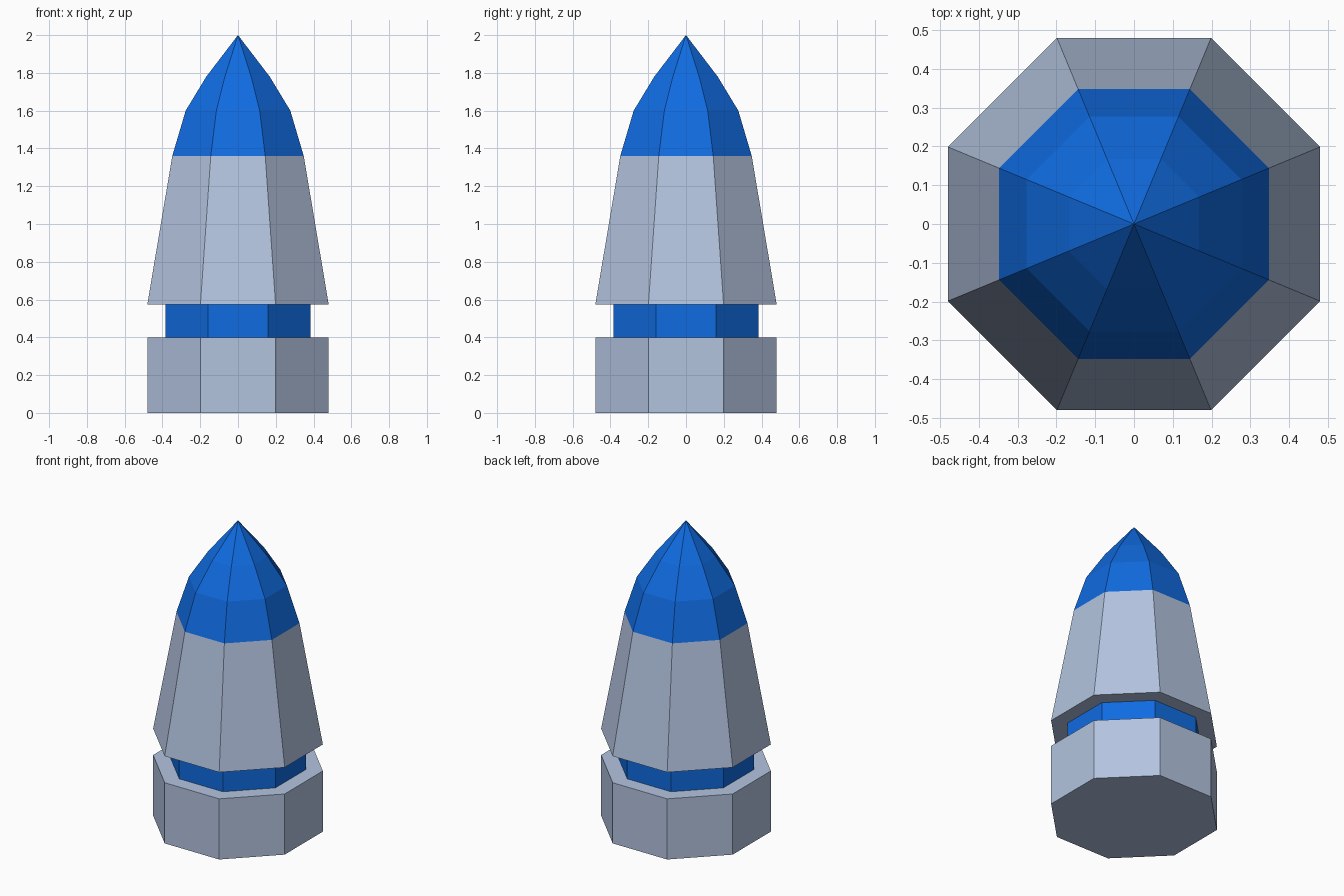
import bpy
import bmesh
from math import cos, sin, pi

SIDES = 8

cube = bpy.data.objects.get("Cube")
if cube:
    bpy.data.objects.remove(cube, do_unlink=True)


def make_material(name, colour):
    mat = bpy.data.materials.new(name)
    mat.use_nodes = True
    mat.diffuse_color = (*colour, 1)
    for node in mat.node_tree.nodes:
        if node.type == 'BSDF_PRINCIPLED':
            node.inputs["Base Color"].default_value = (*colour, 1)
    return mat


def octagon_part(name, profile, mat):
    """Closed octagonal solid from (apothem, height) pairs; apothem 0 is a point."""
    bm = bmesh.new()
    rings = []
    for apothem, z in profile:
        if apothem == 0:
            rings.append([bm.verts.new((0, 0, z))] * SIDES)
            continue
        radius = apothem / cos(pi / SIDES)
        angles = [(2 * i + 1) * pi / SIDES for i in range(SIDES)]
        rings.append([bm.verts.new((radius * cos(a), radius * sin(a), z)) for a in angles])
    # Side walls
    for low, high in zip(rings, rings[1:]):
        for i in range(SIDES):
            j = (i + 1) % SIDES
            corners = [low[i], low[j], high[j], high[i]]
            bm.faces.new(list(dict.fromkeys(corners)))
    # End caps
    bm.faces.new(rings[0][::-1])
    if profile[-1][0] > 0:
        bm.faces.new(rings[-1])
    bmesh.ops.recalc_face_normals(bm, faces=bm.faces)
    mesh = bpy.data.meshes.new(name)
    bm.to_mesh(mesh)
    bm.free()
    mesh.materials.append(mat)
    obj = bpy.data.objects.new(name, mesh)
    bpy.context.collection.objects.link(obj)
    return obj


casing = make_material("pale steel grey", (0.45, 0.55, 0.74))
accent = make_material("bright blue", (0.005, 0.147, 0.75))

# Base, recessed neck, tapered body and pointed tip
octagon_part("base", [(0.48, 0), (0.48, 0.40)], casing)
octagon_part("neck", [(0.385, 0.40), (0.385, 0.575)], accent)
octagon_part("body", [(0.48, 0.575), (0.348, 1.36)], casing)
octagon_part("tip", [(0.348, 1.36), (0.277, 1.60), (0.168, 1.78), (0, 2)], accent)
